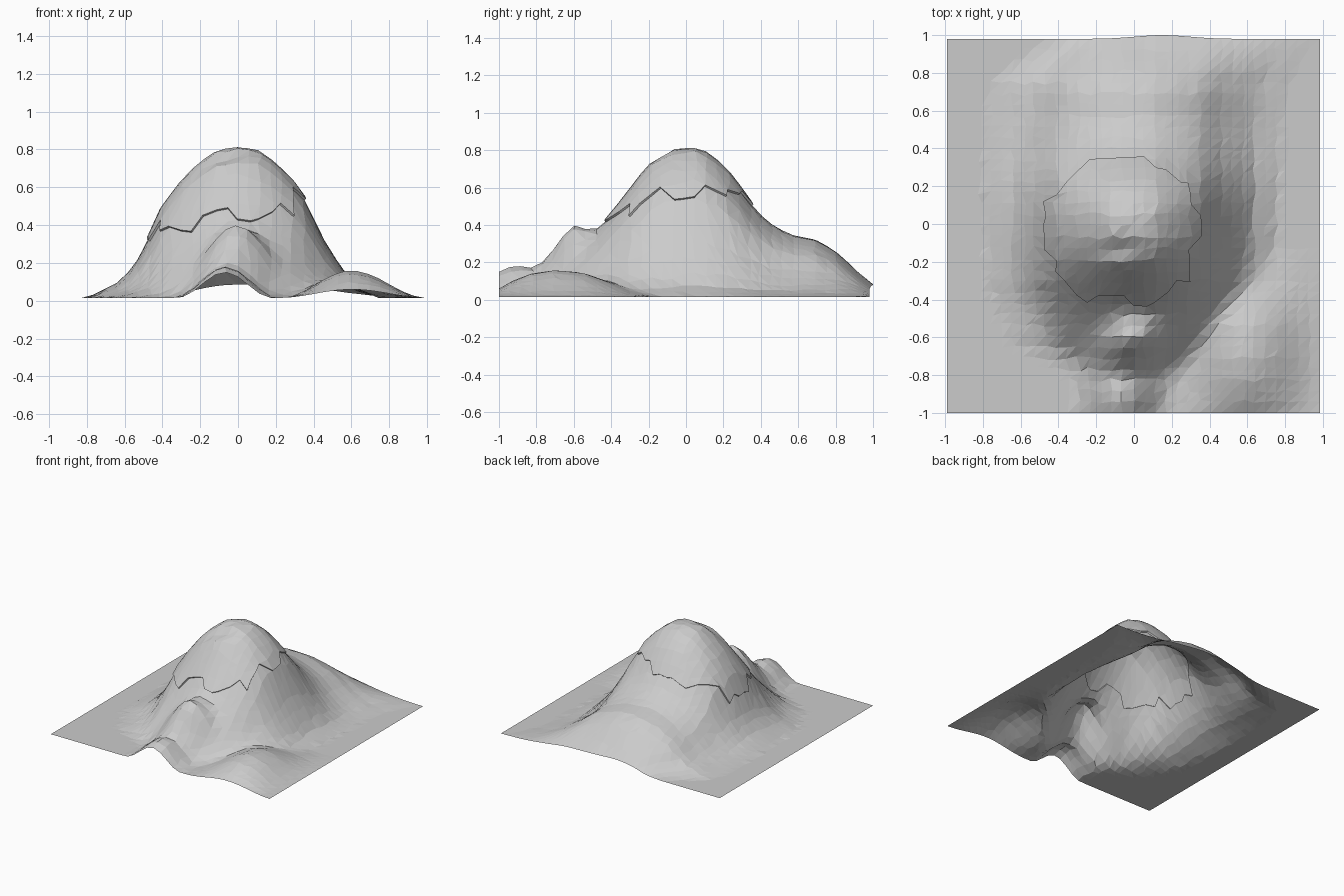
import bpy, bmesh, math, random

if "Cube" in bpy.data.objects:
    bpy.data.objects.remove(bpy.data.objects["Cube"])
random.seed(4)

N = 34          # grid cells per side
BASE = 0.015


def interp(pts, t):
    """Piecewise linear profile lookup."""
    if t <= pts[0][0]:
        return pts[0][1]
    for (a, va), (b, vb) in zip(pts, pts[1:]):
        if t <= b:
            return va + (vb - va) * (t - a) / (b - a)
    return pts[-1][1]


# Cross-section falloff from crest (0) to foot (1), left and right flanks
FALL_L = [(0, 1), (.125, .985), (.25, .9), (.375, .77), (.5, .6), (.625, .32),
          (.7, .2), (.8, .1), (1, 0)]
FALL_R = [(0, 1), (.13, .985), (.27, .89), (.4, .76), (.47, .66), (.6, .4),
          (.73, .2), (.83, .08), (1, 0)]
# Main crest height along y, with left and right half-widths
CREST = [(-.87, 0), (-.75, .07), (-.6, .2), (-.5, .32), (-.4, .45), (-.3, .58), (-.2, .71),
         (-.1, .785), (-.05, .8), (.05, .8), (.1, .785), (.2, .71), (.3, .58), (.37, .48),
         (.45, .41), (.55, .35), (.7, .32), (.8, .26), (.9, .17), (.98, .085)]
LEFT = [(-.85, .25), (-.6, .66), (-.3, .78), (0, .8), (.5, .8), (.75, .75), (.98, .45)]
RIGHT = [(-.85, .25), (-.6, .57), (-.3, .73), (0, .75), (.5, .77), (.75, .82), (.98, .95)]
# Narrow front spur along y
SPUR = [(-1, .15), (-.92, .185), (-.82, .17), (-.75, .21), (-.68, .31), (-.62, .375),
        (-.57, .37), (-.52, .28), (-.4, .1), (-.3, BASE)]
# Low front right hill along y
HILL = [(-1, .06), (-.93, .1), (-.83, .14), (-.7, .16), (-.55, .145), (-.45, .11),
        (-.3, .05), (-.15, BASE)]


def bump(t):
    return .5 + .5 * math.cos(math.pi * min(1, abs(t)))


def height(x, y):
    w, fall = (interp(LEFT, y), FALL_L) if x < 0 else (interp(RIGHT, y), FALL_R)
    main = (interp(CREST, y) - BASE) * interp(fall, abs(x) / w)
    c = interp([(-1, -.07), (-.8, -.06), (-.57, 0)], y)
    w = interp([(-1, .25), (-.75, .3), (-.57, .36)], y)
    spur = (interp(SPUR, y) - BASE) * bump((x - c) / w)
    hill = (interp(HILL, y) - BASE) * bump((x - .6) / (.38 if x < .6 else .4))
    # shallow ledge just in front of the summit
    ledge = .04 * math.exp(-((x + .08) / .1) ** 2 - ((y + .11) / .035) ** 2)
    # smooth blend of the three masses
    total = sum(max(0, h) ** 2.6 for h in (main, spur, hill)) ** (1 / 2.6)
    return BASE + total - ledge


def in_cap(x, y):
    a = math.atan2(y + .03, x + .06)
    r = .42 + .015 * math.cos(2 * a) + .022 * math.sin(9 * a + 1) + .015 * math.sin(5 * a)
    return math.hypot(x + .06, y + .03) < r


# Shared terrain points, with slight irregularity on the slopes
points = {}
for i in range(N + 1):
    for j in range(N + 1):
        x = -.99 + 1.975 * i / N
        y = -1 + 1.98 * j / N
        if 0 < i < N and 0 < j < N:
            x += random.uniform(-.012, .012)
            y += random.uniform(-.012, .012)
        z = height(x, y)
        if j == N:
            y += .02 * math.exp(-((x - .15) / .2) ** 2)
        points[i, j] = (x, y, z)


def terrain(name, cap):
    bm = bmesh.new()
    verts = {k: bm.verts.new(p) for k, p in points.items()}
    for i in range(N):
        for j in range(N):
            a, b, c, d = (i, j), (i + 1, j), (i + 1, j + 1), (i, j + 1)
            # a corner cut by the rim decides the diagonal, which keeps the rim tidy
            inside = [in_cap(*points[k][:2]) for k in (a, b, c, d)]
            if inside[0] != inside[2]:
                split = ((a, b, d), (b, c, d))
            else:
                split = ((a, b, c), (a, c, d))
            for tri in split:
                if all(in_cap(*points[k][:2]) for k in tri) == cap:
                    bm.faces.new([verts[k] for k in tri])
    bmesh.ops.delete(bm, geom=[v for v in bm.verts if not v.link_faces], context='VERTS')
    if cap:
        # thin lip around the cap's jagged rim
        rim = [e for e in bm.edges if e.is_boundary]
        bm.normal_update()
        top = {v: v.normal.copy() for v in bm.verts}
        bmesh.ops.extrude_edge_only(bm, edges=rim)
        for v, n in top.items():
            v.co += n * .012
    me = bpy.data.meshes.new(name)
    bm.to_mesh(me)
    bm.free()
    bpy.context.collection.objects.link(bpy.data.objects.new(name, me))


terrain("mountain_slopes", False)
terrain("summit_cap", True)
